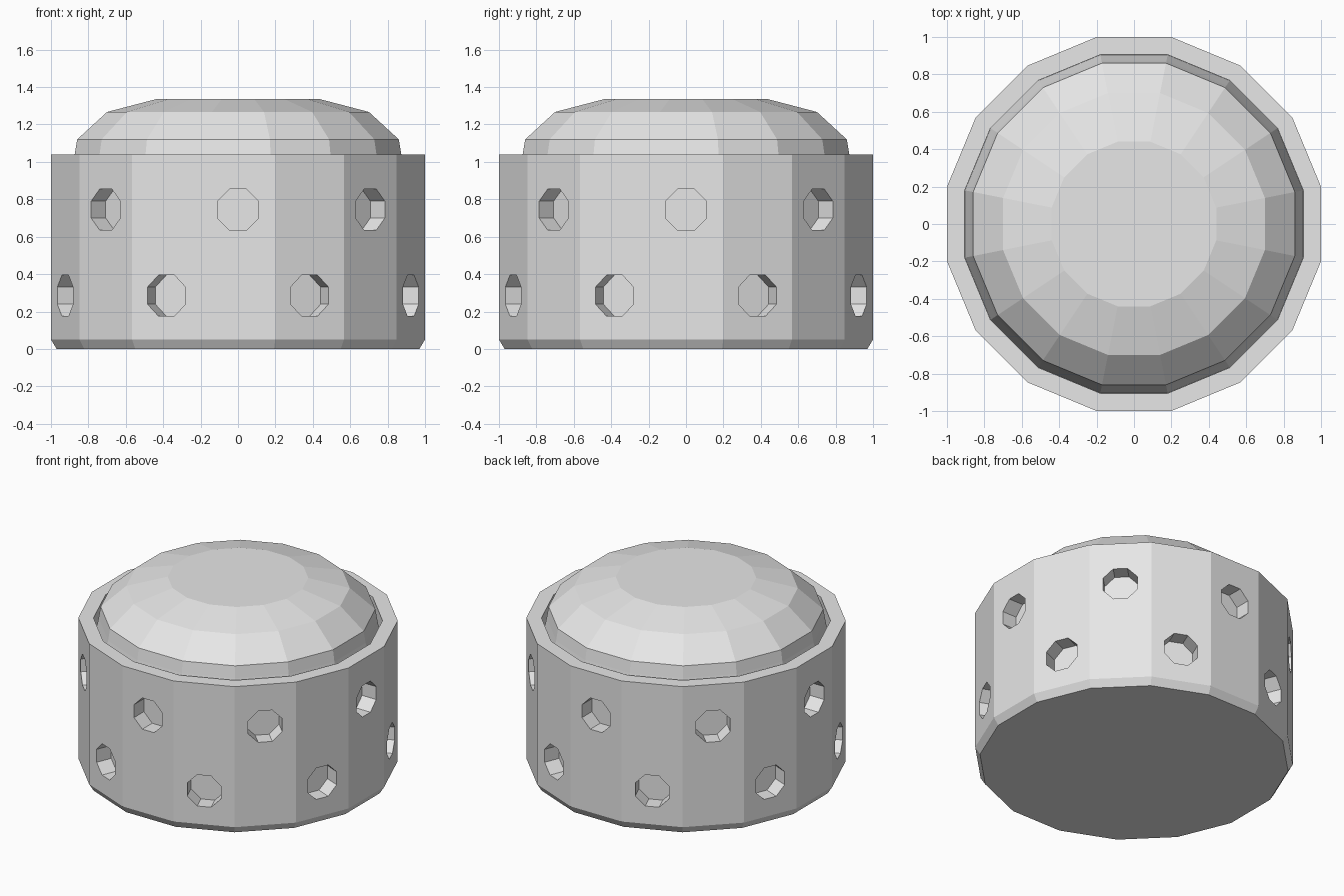
import bpy
import bmesh
import math
from mathutils import Matrix

cube = bpy.data.objects.get("Cube")
if cube:
    bpy.data.objects.remove(cube, do_unlink=True)

SIDES = 16
HOLE_SIZE = 0.11    # half width across flats
HOLE_DEPTH = 0.11

grey = bpy.data.materials.new("light grey")
grey.use_nodes = True
grey.diffuse_color = (0.8, 0.8, 0.8, 1)
grey.node_tree.nodes["Principled BSDF"].inputs["Base Color"].default_value = grey.diffuse_color


def add_lathe(bm, profile, sides, matrix=Matrix()):
    """Closed faceted solid from (flat distance, height) pairs, flats facing the axes."""
    rings = []
    for distance, z in profile:
        radius = distance / math.cos(math.pi / sides)
        ring = []
        for i in range(sides):
            angle = (i + 0.5) * math.tau / sides
            ring.append(bm.verts.new(
                matrix @ Matrix.Rotation(angle, 4, "Z") @ Matrix.Translation((radius, 0, z)).translation))
        rings.append(ring)
    for low, high in zip(rings, rings[1:]):
        for i in range(sides):
            j = (i + 1) % sides
            bm.faces.new((low[i], low[j], high[j], high[i]))
    bm.faces.new(rings[0][::-1])
    bm.faces.new(rings[-1])


def make_object(name, bm):
    bmesh.ops.recalc_face_normals(bm, faces=bm.faces)
    mesh = bpy.data.meshes.new(name)
    bm.to_mesh(mesh)
    bm.free()
    mesh.materials.append(grey)
    obj = bpy.data.objects.new(name, mesh)
    bpy.context.collection.objects.link(obj)
    return obj


# Drum with a chamfered foot and a recessed top
bm = bmesh.new()
add_lathe(bm, [(0.97, 0), (1, 0.05), (1, 1.04), (0.905, 1.04), (0.905, 0.88)], SIDES)
drum = make_object("drum", bm)

# Domed lid sunk into the recess
bm = bmesh.new()
add_lathe(bm, [(0.905, 0.875), (0.873, 1.04), (0.86, 1.12), (0.70, 1.267), (0.44, 1.335)], SIDES)
make_object("domed_lid", bm)

# Octagonal sockets, alternating between an upper and a lower row
bm = bmesh.new()
for i in range(SIDES):
    height = 0.285 if i % 2 else 0.745
    place = (Matrix.Rotation(i * math.tau / SIDES, 4, "Z")
             @ Matrix.Translation((1, 0, height))
             @ Matrix.Rotation(math.pi / 2, 4, "Y"))
    add_lathe(bm, [(HOLE_SIZE, -HOLE_DEPTH), (HOLE_SIZE, HOLE_DEPTH)], 8, place)
cutter = make_object("socket_cutter", bm)
cutter.hide_render = True

cut = drum.modifiers.new("sockets", "BOOLEAN")
cut.operation = "DIFFERENCE"
cut.solver = "EXACT"
cut.object = cutter
bpy.context.view_layer.objects.active = drum
bpy.ops.object.modifier_apply(modifier=cut.name)
bpy.data.objects.remove(cutter, do_unlink=True)
